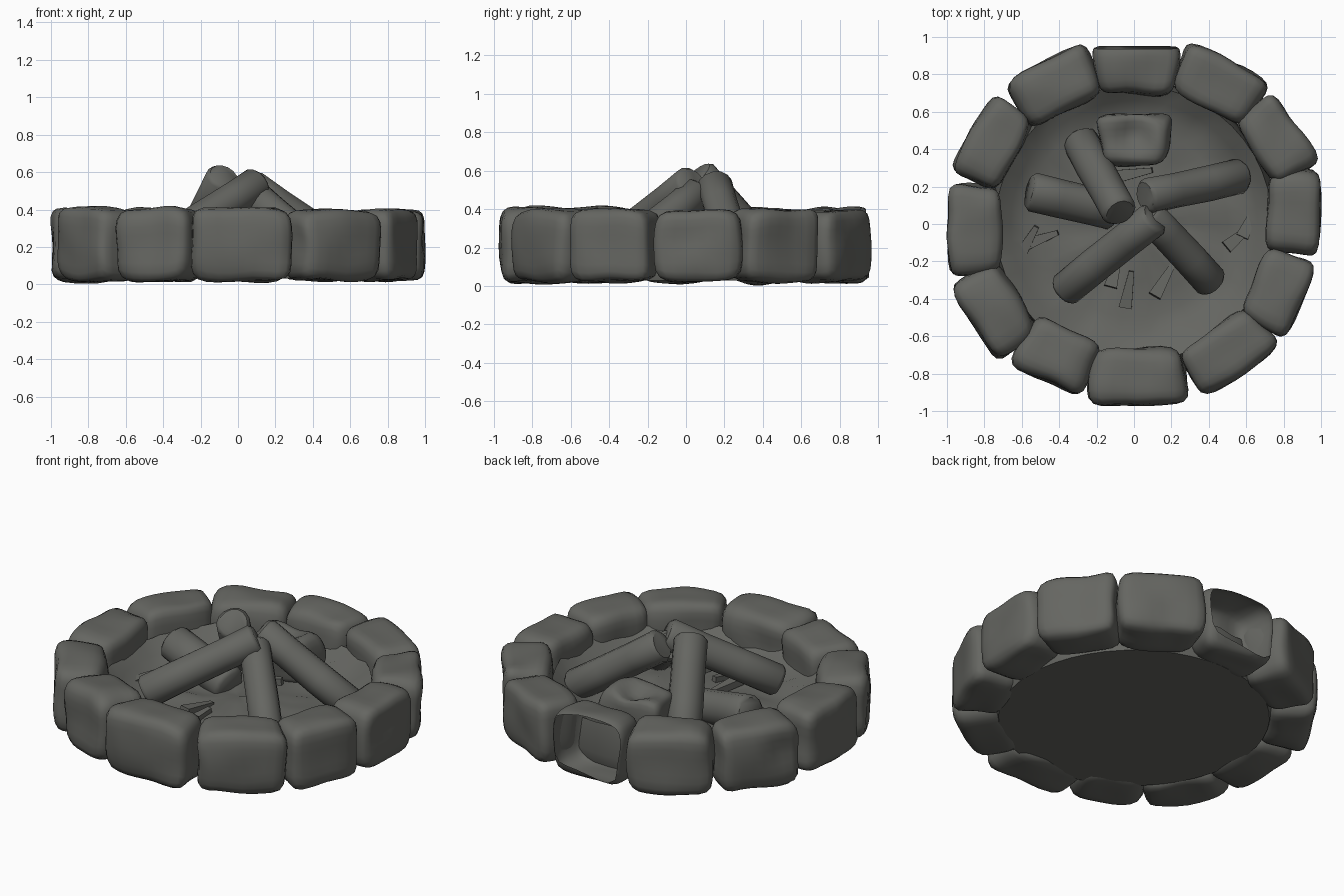
import bpy, bmesh, math, random
from mathutils import Vector, Matrix, noise

random.seed(4)
if "Cube" in bpy.data.objects:
    bpy.data.objects.remove(bpy.data.objects["Cube"], do_unlink=True)

grey = bpy.data.materials.new("charcoal_grey")
grey.use_nodes = True
COLOUR = (0.13, 0.132, 0.12, 1)
grey.diffuse_color = COLOUR
bsdf = grey.node_tree.nodes["Principled BSDF"]
bsdf.inputs["Base Color"].default_value = COLOUR
bsdf.inputs["Roughness"].default_value = 0.9


def finish(name, bm, angle=50):
    mesh = bpy.data.meshes.new(name)
    bm.to_mesh(mesh)
    bm.free()
    ob = bpy.data.objects.new(name, mesh)
    bpy.context.collection.objects.link(ob)
    mesh.materials.append(grey)
    bpy.ops.object.select_all(action='DESELECT')
    ob.select_set(True)
    bpy.context.view_layer.objects.active = ob
    bpy.ops.object.shade_smooth_by_angle(angle=math.radians(angle))
    return ob


def stone_mesh(centre, size, yaw, seed, rough=0.02, power=5.5, flare=0.07):
    """Rounded, slightly lumpy block; local x points outward."""
    bm = bmesh.new()
    bmesh.ops.create_cube(bm, size=2)
    bmesh.ops.subdivide_edges(bm, edges=bm.edges[:], cuts=7, use_grid_fill=True)
    place = Matrix.Translation(centre) @ Matrix.Rotation(math.radians(yaw), 4, 'Z')
    for v in bm.verts:
        p = v.co / sum(abs(c) ** power for c in v.co) ** (1 / power)
        wedge = 1 + flare * p.x
        q = Vector((p.x * size[0], p.y * size[1] * wedge, p.z * size[2])) / 2
        q += noise.noise_vector(q * 5 + Vector((seed * 3.7, seed, 0))) * rough
        v.co = place @ q
    return bm


# Ring of stones: x, y, facing angle, width, depth
STONES = [
    (0.01, 0.83, 90, 0.44, 0.28), (0.45, 0.745, 62, 0.47, 0.29),
    (0.76, 0.45, 34, 0.44, 0.28), (0.855, 0.06, -2, 0.44, 0.29),
    (0.77, -0.36, -22, 0.42, 0.29), (0.5, -0.68, -56, 0.48, 0.29),
    (0.02, -0.815, -90, 0.52, 0.31), (-0.41, -0.7, -115, 0.41, 0.31),
    (-0.74, -0.46, -147, 0.47, 0.29), (-0.85, -0.03, 180, 0.48, 0.3),
    (-0.75, 0.43, 150, 0.46, 0.28), (-0.42, 0.74, 118, 0.46, 0.3)]
for i, (x, y, yaw, width, depth) in enumerate(STONES):
    height = random.uniform(0.375, 0.4)
    bm = stone_mesh((x, y, 0.21), (depth, width, height), yaw, i + 1)
    if i == 0:
        # Broken stone: the outer face is sliced off, leaving a hollow shell
        bmesh.ops.bisect_plane(bm, geom=bm.verts[:] + bm.edges[:] + bm.faces[:],
                               plane_co=(0, 0.945, 0.2), plane_no=(0, 1, 0.05),
                               clear_outer=True)
    finish("broken_stone" if i == 0 else "ring_stone_%d" % i, bm)

# Loose chunk fallen inside the ring, with a dished top
bm = stone_mesh((0.0, 0.455, 0.27), (0.26, 0.36, 0.26), 90, 21, 0.03, 6, 0.14)
for v in bm.verts:
    d = math.hypot(v.co.x, v.co.y - 0.47)
    if v.co.z > 0.28 and d < 0.12:
        v.co.z -= 0.06 * (1 - d / 0.12)
finish("fallen_chunk", bm)

# Ash bed: turned profile with a flat base and uneven top
bm = bmesh.new()
PROFILE = [(0, 0.03), (0.75, 0.03), (0.77, 0.1), (0.74, 0.27), (0.66, 0.21),
           (0.58, 0.17), (0.5, 0.16), (0.4, 0.157), (0.3, 0.16), (0.2, 0.167),
           (0.1, 0.172), (0, 0.175)]
verts = [bm.verts.new((r, 0, z)) for r, z in PROFILE]
edges = [bm.edges.new(pair) for pair in zip(verts, verts[1:])]
bmesh.ops.spin(bm, geom=verts + edges, cent=(0, 0, 0), axis=(0, 0, 1),
               angle=math.tau, steps=48)
bmesh.ops.remove_doubles(bm, verts=bm.verts[:], dist=0.0005)
bmesh.ops.recalc_face_normals(bm, faces=bm.faces[:])
for v in bm.verts:
    if v.co.z > 0.12:
        v.co.z += 0.03 * noise.noise(v.co * 9)
finish("ash_bed", bm)


def log(name, foot, head, radius, seed):
    """Slightly irregular log with softened ends."""
    foot, head = Vector(foot), Vector(head)
    axis = head - foot
    length = axis.length
    bm = bmesh.new()
    rings = []
    sides = 14
    stations = [(0, 0.82), (0.02, 1), (length * 0.35, 1),
                (length * 0.7, 0.98), (length - 0.02, 1), (length, 0.82)]
    for along, scale in stations:
        ring = []
        for k in range(sides):
            a = math.tau * k / sides
            p = Vector((math.cos(a), math.sin(a), 0)) * radius * scale
            p *= 1 + 0.09 * noise.noise(Vector((p.x * 9, p.y * 9, seed + along * 2)))
            ring.append(bm.verts.new(p + Vector((0, 0, along))))
        rings.append(ring)
    for a, b in zip(rings, rings[1:]):
        for k in range(sides):
            n = (k + 1) % sides
            bm.faces.new((a[k], a[n], b[n], b[k]))
    bm.faces.new(rings[0][::-1])
    bm.faces.new(rings[-1])
    bm.transform(Matrix.Translation(foot) @ axis.to_track_quat('Z', 'Y').to_matrix().to_4x4())
    finish(name, bm)


# Four logs leaning together and one fallen flat with its outer end raised
log("log_left", (0.58, 0.26, 0.18), (0.06, 0.145, 0.53), 0.094, 1)
log("log_back", (-0.29, 0.45, 0.14), (-0.075, 0.06, 0.58), 0.096, 2)
log("log_right", (-0.56, 0.175, 0.29), (-0.1, 0.07, 0.18), 0.105, 3)
log("log_front_right", (-0.38, -0.36, 0.23), (0.11, 0.035, 0.54), 0.094, 4)
log("log_front_left", (0.42, -0.32, 0.18), (0.07, 0.06, 0.49), 0.09, 5)

# Splinters half buried in the ash
SPLINTERS = [(-0.5, -0.08, 20), (-0.57, -0.1, 60), (-0.03, -0.35, 80),
             (0.16, -0.3, 60), (0.57, -0.06, 40), (0.62, 0.02, 65),
             (-0.1, -0.24, 75), (0.0, 0.27, 10)]
for i, (x, y, yaw) in enumerate(SPLINTERS):
    bm = bmesh.new()
    bmesh.ops.create_cube(bm, size=1)
    for v in bm.verts:
        taper = 0.4 if v.co.x > 0 else 1
        v.co = Vector((v.co.x * 0.2, v.co.y * 0.07 * taper, v.co.z * 0.04))
    tilt = Matrix.Rotation(random.uniform(-0.2, 0.2), 4, 'Y')
    bm.transform(Matrix.Translation((x, y, 0.17))
                 @ Matrix.Rotation(math.radians(yaw), 4, 'Z') @ tilt)
    finish("splinter_%d" % (i + 1), bm, 20)
